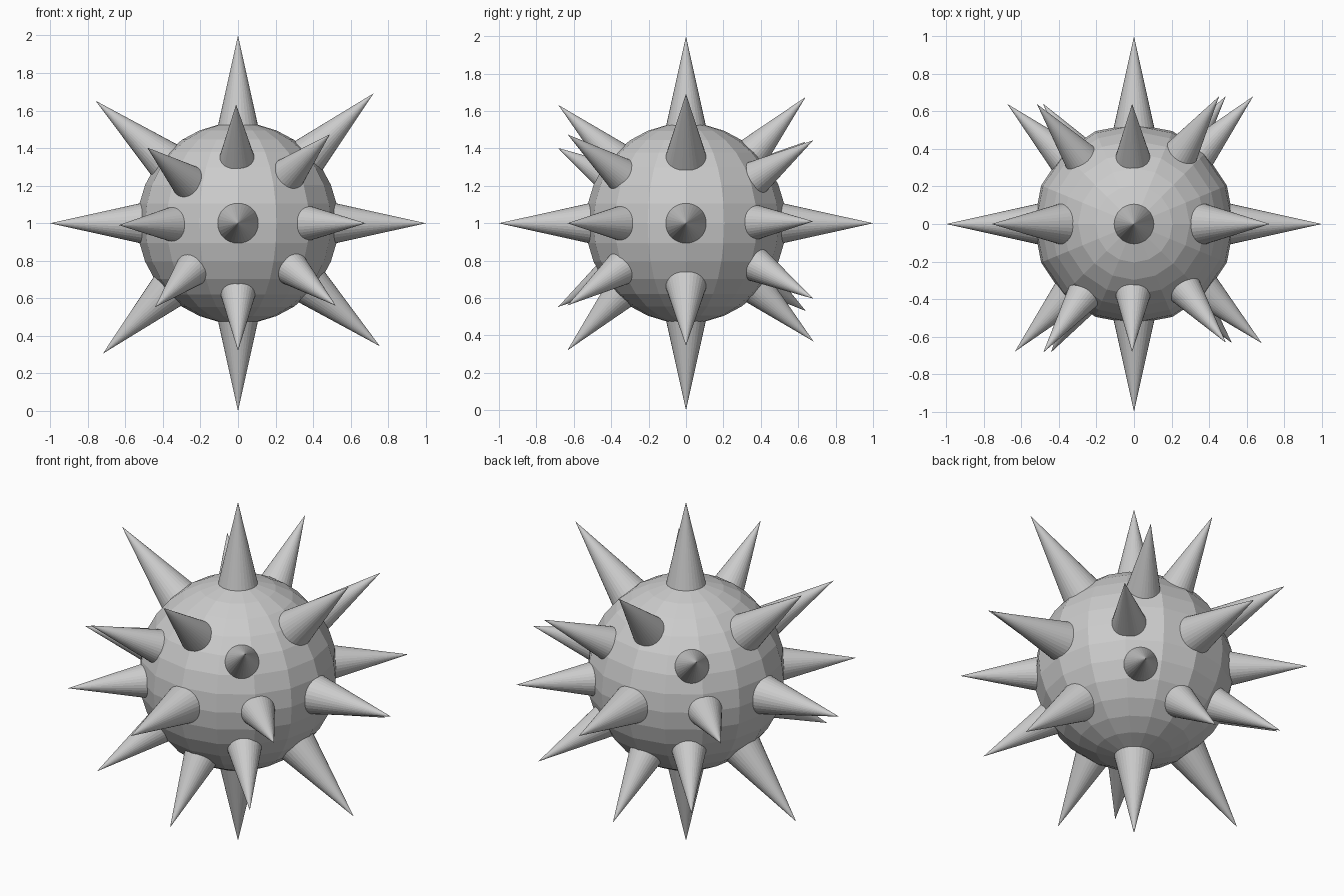
import bpy
from mathutils import Vector

if "Cube" in bpy.data.objects:
    bpy.data.objects.remove(bpy.data.objects["Cube"])

CENTER = Vector((0, 0, 1))
SLOPE = 0.222       # spike radius per unit of distance from its tip
BASE = 0.42         # spike bases are buried this far from the centre


def spike(name, direction, reach):
    """Radial cone whose tip lies `reach` from the ball centre."""
    d = Vector(direction).normalized()
    depth = reach - BASE
    bpy.ops.mesh.primitive_cone_add(
        vertices=32, radius1=SLOPE * depth, radius2=0, depth=depth,
        location=CENTER + d * (BASE + depth / 2),
        rotation=d.to_track_quat('Z', 'Y').to_euler())
    bpy.context.object.name = name


# faceted ball
bpy.ops.mesh.primitive_uv_sphere_add(segments=16, ring_count=16,
                                     radius=0.535, location=CENTER)
bpy.context.object.name = "ball"

# six straight spikes along the axes
for axis in range(3):
    for s in (-1, 1):
        d = [0, 0, 0]
        d[axis] = s
        spike("axis_spike", d, 1.0)

# long diagonal spikes in the front plane
for d in [(.71, 0, .68), (-.75, 0, .645), (-.71, 0, -.685), (.75, 0, -.65)]:
    spike("side_spike", d, 1.0)

# shorter diagonal spikes around the waist and over the front and back
for d in [(-.67, .635, 0), (.63, .675, .01), (-.63, -.675, -.01), (.67, -.625, 0),
          (-.01, -.68, .63), (-.01, .635, .67), (0, -.625, -.67), (0, .68, -.63)]:
    spike("diagonal_spike", d, 0.93)

# slightly uneven corner spikes
for d in [(.48, -.62, .465), (-.48, -.68, .40), (-.44, -.68, -.445), (.51, -.62, -.43),
          (.45, .675, .44), (.485, .675, -.40), (-.51, .63, .43), (-.48, .635, -.465)]:
    spike("corner_spike", d, 0.93)
